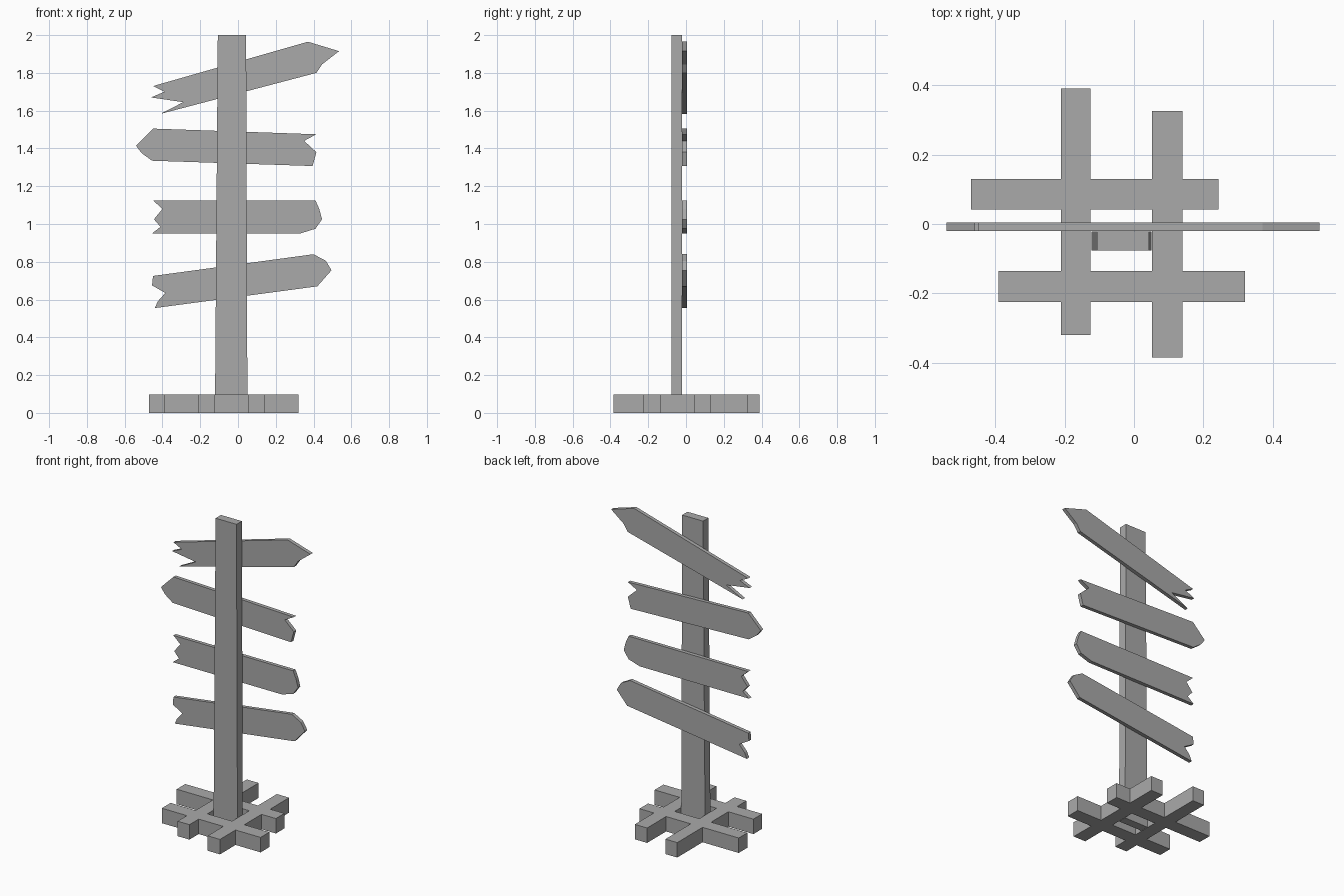
import bpy
import bmesh

cube = bpy.data.objects.get("Cube")
if cube:
    bpy.data.objects.remove(cube, do_unlink=True)

# One plain grey for the whole model
grey = bpy.data.materials.new("grey")
grey.use_nodes = True
colour = (0.4, 0.4, 0.4, 1)
grey.diffuse_color = colour
grey.node_tree.nodes["Principled BSDF"].inputs["Base Color"].default_value = colour


def finish(name, bm):
    bmesh.ops.recalc_face_normals(bm, faces=bm.faces[:])
    mesh = bpy.data.meshes.new(name)
    bm.to_mesh(mesh)
    bm.free()
    mesh.materials.append(grey)
    obj = bpy.data.objects.new(name, mesh)
    bpy.context.collection.objects.link(obj)
    return obj


def extrude(bm, offset):
    """Thicken the flat faces in bm into a closed solid."""
    result = bmesh.ops.extrude_face_region(bm, geom=bm.faces[:], use_keep_orig=True)
    verts = [v for v in result["geom"] if isinstance(v, bmesh.types.BMVert)]
    bmesh.ops.translate(bm, verts=verts, vec=offset)


def board(name, outline, front=-0.02, thickness=0.024):
    bm = bmesh.new()
    bm.faces.new([bm.verts.new((x, front, z)) for x, z in outline])
    extrude(bm, (0, thickness, 0))
    return finish(name, bm)


# Base: four crossing beams joined into one lattice (x0, x1, y0, y1)
beams = [
    (-0.21, -0.125, -0.32, 0.39),
    (0.052, 0.14, -0.385, 0.325),
    (-0.47, 0.243, 0.042, 0.13),
    (-0.39, 0.32, -0.225, -0.135),
]
xs = sorted({x for b in beams for x in b[:2]})
ys = sorted({y for b in beams for y in b[2:]})
bm = bmesh.new()
corners = {}


def corner(x, y):
    if (x, y) not in corners:
        corners[x, y] = bm.verts.new((x, y, 0))
    return corners[x, y]


for xa, xb in zip(xs, xs[1:]):
    for ya, yb in zip(ys, ys[1:]):
        if any(b[0] <= xa and xb <= b[1] and b[2] <= ya and yb <= b[3] for b in beams):
            bm.faces.new([corner(xa, ya), corner(xb, ya), corner(xb, yb), corner(xa, yb)])
extrude(bm, (0, 0, 0.097))
finish("base_lattice", bm)

# Post: a slightly tapered upright
board("post", [(-0.122, 0), (0.05, 0), (0.043, 2), (-0.107, 2)], -0.077, 0.055)

# Sign boards: pointed at one end, splintered at the other
board("sign_top", [
    (0.37, 1.965), (0.535, 1.915), (0.445, 1.845), (0.415, 1.80), (-0.41, 1.583),
    (-0.29, 1.645), (-0.46, 1.67), (-0.39, 1.70), (-0.45, 1.73)])
board("sign_upper", [
    (-0.45, 1.505), (0.415, 1.475), (0.35, 1.44), (0.415, 1.38), (0.395, 1.307),
    (-0.455, 1.335), (-0.51, 1.375), (-0.54, 1.415)])
board("sign_lower", [
    (-0.45, 1.125), (0.41, 1.125), (0.43, 1.08), (0.445, 1.025), (0.41, 0.975),
    (0.33, 0.95), (-0.455, 0.95), (-0.41, 0.985), (-0.445, 1.025), (-0.40, 1.08)])
board("sign_bottom", [
    (-0.45, 0.725), (0.4, 0.84), (0.465, 0.805), (0.495, 0.755), (0.42, 0.67),
    (-0.44, 0.555), (-0.425, 0.59), (-0.385, 0.635), (-0.455, 0.675)])
